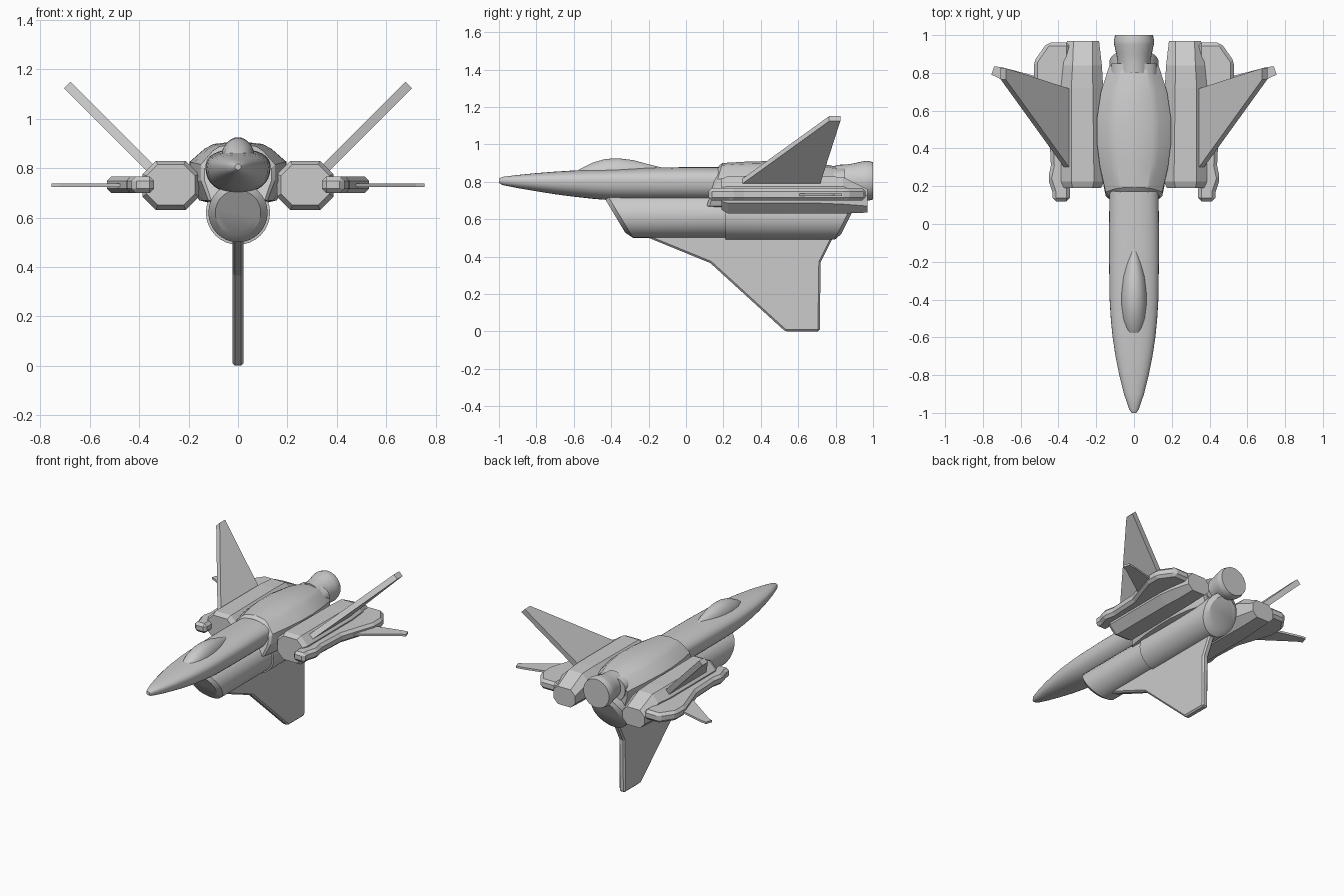
import bpy, bmesh, math
from mathutils import Matrix, Vector

if "Cube" in bpy.data.objects:
    bpy.data.objects.remove(bpy.data.objects["Cube"])


def finish(name, bm, smooth=None, mirror=False, bevel=0):
    bmesh.ops.recalc_face_normals(bm, faces=bm.faces)
    me = bpy.data.meshes.new(name)
    bm.to_mesh(me)
    bm.free()
    ob = bpy.data.objects.new(name, me)
    bpy.context.collection.objects.link(ob)
    if bevel:
        m = ob.modifiers.new("bevel", 'BEVEL')
        m.width, m.segments = bevel, 1
    if mirror:
        m = ob.modifiers.new("mirror", 'MIRROR')
        m.use_mirror_merge = False
    if smooth:
        bpy.ops.object.select_all(action='DESELECT')
        ob.select_set(True)
        bpy.context.view_layer.objects.active = ob
        bpy.ops.object.shade_smooth_by_angle(angle=math.radians(smooth))
    return ob


def loft(name, rings, **kw):
    """Skin a list of equal-length point rings and cap both ends."""
    bm = bmesh.new()
    vs = [[bm.verts.new(p) for p in r] for r in rings]
    n = len(vs[0])
    for a, b in zip(vs, vs[1:]):
        for i in range(n):
            j = (i + 1) % n
            bm.faces.new((a[i], a[j], b[j], b[i]))
    bm.faces.new(vs[0])
    bm.faces.new(vs[-1])
    return finish(name, bm, **kw)


def plate(name, pts, thick, matrix, **kw):
    """Flat outline in 2D, thickened around its middle and placed by a matrix."""
    rings = [[matrix @ Vector((u, v, w)) for u, v in pts] for w in (-thick / 2, thick / 2)]
    return loft(name, rings, **kw)


def oval(y, hw, zc, up, down, p=2.0, n=32, shear=0.0):
    """Superellipse ring across y, with separate upper and lower heights."""
    ring = []
    for i in range(n):
        a = 2 * math.pi * i / n
        c, s = math.cos(a), math.sin(a)
        x = hw * math.copysign(abs(c) ** (2 / p), c)
        z = (up if s > 0 else down) * math.copysign(abs(s) ** (2 / p), s)
        ring.append((x, y + shear * z, zc + z))
    return ring


def octagon(y, x0, x1, z0, z1, c):
    return [(x, y, z) for x, z in (
        (x0 + c, z0), (x1 - c, z0), (x1, z0 + c), (x1, z1 - c),
        (x1 - c, z1), (x0 + c, z1), (x0, z1 - c), (x0, z0 + c))]


# main fuselage with pointed nose: y, half width, mid z, height up, height down
body = [(-1, .012, .805, .012, .012), (-.98, .026, .806, .02, .024),
        (-.9, .053, .806, .03, .04), (-.8, .078, .806, .04, .057),
        (-.7, .098, .806, .048, .073), (-.6, .113, .806, .054, .086),
        (-.5, .123, .806, .059, .097), (-.4, .129, .806, .063, .105),
        (-.2, .132, .806, .069, .107), (.0, .132, .806, .072, .107),
        (.85, .12, .806, .07, .107)]
loft("fuselage", [oval(*b, p=2.3) for b in body], smooth=35)

# canopy
can = [(-.6, .01, .005), (-.57, .04, .027), (-.5, .06, .062), (-.43, .068, .082),
       (-.36, .068, .085), (-.28, .06, .075), (-.2, .042, .053), (-.12, .012, .033)]
loft("canopy", [oval(y, w, .84, h, .02) for y, w, h in can], smooth=40)


# rear hull shell, faceted, with a raked front
def hull(y, w, top, shear, low=.655):
    half = [(.0, top), (.5 * w, top - .012), (.68 * w, top - .03), (w, top - .085),
            (w, .75), (.8 * w, .67), (.5 * w, low)]
    ring = half + [(-x, z) for x, z in half[:0:-1]]
    return [(x, y + shear * (z - .8), z) for x, z in ring]


shell = [(.15, .135, .885, .3), (.165, .15, .9, .3), (.3, .18, .907, .15), (.42, .195, .91, 0),
         (.55, .197, .91, 0), (.7, .175, .9, 0), (.84, .13, .875, 0)]
loft("rear_hull", [hull(*s) for s in shell], smooth=22)

# rear nozzle
noz = [(.8, .085), (.86, .087), (.9, .094), (.95, .105), (.97, .107), (1.0, .1)]
loft("main_nozzle", [oval(y, r, .805, r, r) for y, r in noz], smooth=30)

# lower boom in two joined lengths with raked ends
loft("lower_boom_front", [oval(y, r, .62, r, r, shear=s) for y, r, s in (
    (-.38, .092, -.6), (-.355, .12, -.6), (.25, .12, 0))], smooth=30)
loft("lower_boom_rear", [oval(y, r, .62, r, r, shear=s) for y, r, s in (
    (.21, .12, 0), (.212, .13, 0), (.86, .13, .5), (.88, .1, .5))], smooth=30)

# ventral fin below the boom
YZ = Matrix(((0, 0, 1, 0), (1, 0, 0, 0), (0, 1, 0, 0), (0, 0, 0, 1)))
plate("ventral_fin", [(-.3, .54), (-.2, .5), (.13, .365), (.53, 0), (.715, 0), (.72, .37),
                      (.785, .5), (.785, .56), (-.3, .56)], .045, YZ, bevel=.016)

# side engines
loft("side_engine", [
    octagon(.19, .175, .37, .65, .815, .045), octagon(.225, .157, .387, .63, .83, .055),
    octagon(.72, .163, .387, .63, .83, .055), octagon(.84, .17, .375, .63, .825, .05),
    octagon(.97, .185, .355, .635, .76, .035)], mirror=True)

# outboard pods
plate("side_pod", [(.34, .12), (.43, .12), (.432, .17), (.455, .24), (.44, .31), (.45, .52),
                   (.53, .76), (.53, .86), (.46, .96), (.34, .96)],
      .068, Matrix.Translation((0, 0, .733)), mirror=True, bevel=.018)

# canted upper fins, 45 degrees outward
d = math.sqrt(.5)
CANT = Matrix(((0, d, d, .335), (1, 0, 0, 0), (0, d, -d, .78), (0, 0, 0, 1)))
plate("canted_fin", [(.27, 0), (.765, .505), (.825, .505), (.71, 0), (.69, -.04), (.3, -.04)],
      .038, CANT, mirror=True)

# thin horizontal tail fins
plate("tail_fin", [(.47, .6), (.72, .775), (.755, .79), (.74, .835), (.7, .83), (.47, .77)],
      .014, Matrix.Translation((0, 0, .731)), mirror=True)
